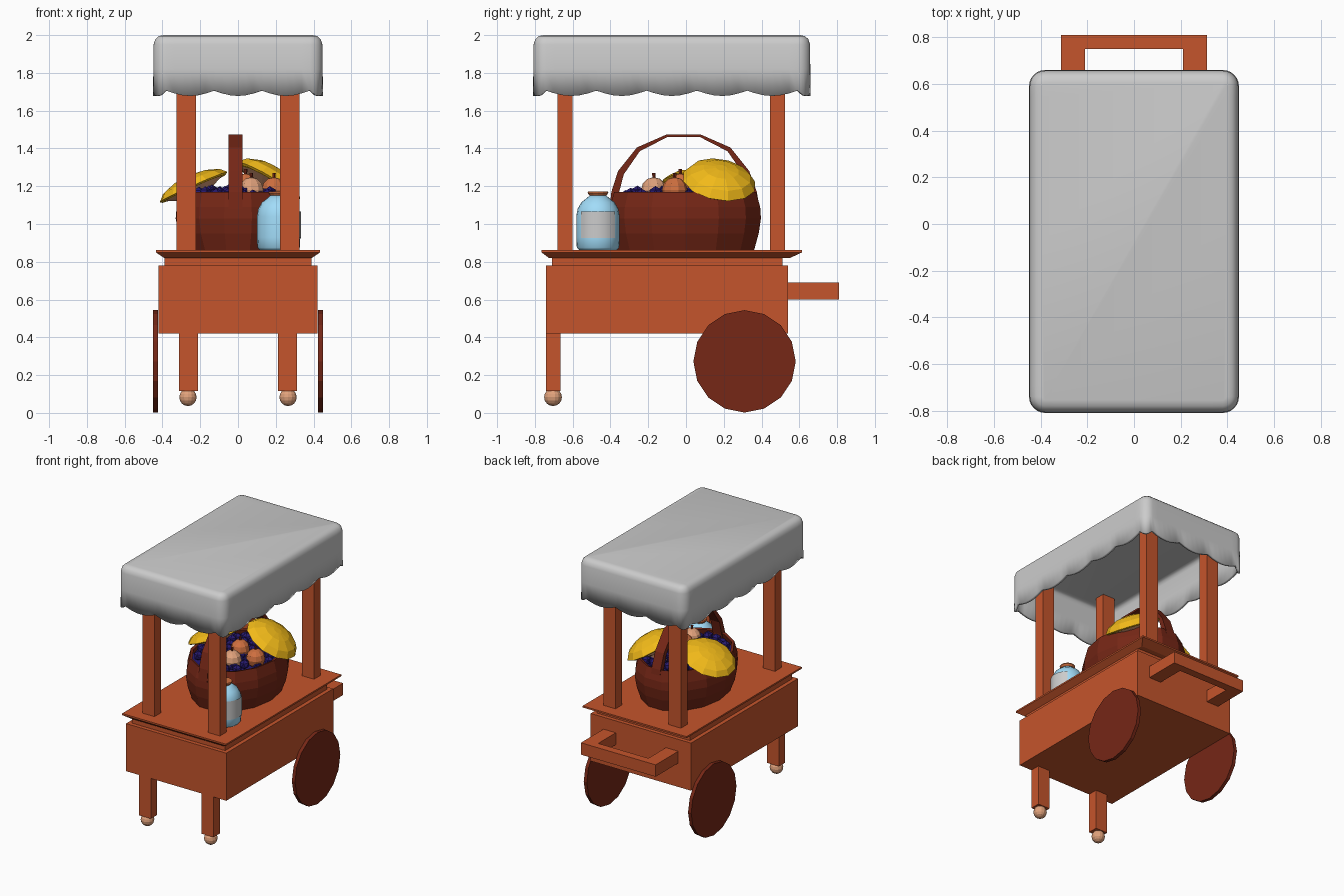
import bpy, bmesh, math, random
from mathutils import Vector, Matrix

if "Cube" in bpy.data.objects:
    bpy.data.objects.remove(bpy.data.objects["Cube"])

random.seed(4)
COLORS = {"wood": (.56, .09, .025), "dark_wood": (.18, .02, .008), "yellow": (.9, .5, .01),
          "navy": (.02, .01, .16), "glass": (.36, .72, .95), "orange": (.62, .16, .05),
          "pale": (.75, .36, .2), "label": (.8, .8, .8)}
MATS = {}
for key, rgb in COLORS.items():
    MATS[key] = bpy.data.materials.new(key)
    MATS[key].diffuse_color = (*rgb, 1)


def finish(name, bm, mat=None, smooth=False):
    bmesh.ops.recalc_face_normals(bm, faces=bm.faces)
    me = bpy.data.meshes.new(name)
    for f in bm.faces:
        f.smooth = smooth
    bm.to_mesh(me)
    bm.free()
    ob = bpy.data.objects.new(name, me)
    bpy.context.collection.objects.link(ob)
    if mat:
        me.materials.append(MATS[mat])
    return ob


def loft(name, rings, mat=None, start=True, end=True, smooth=False, closed=True, xf=None):
    bm = bmesh.new()
    vs = [[bm.verts.new(p) for p in r] for r in rings]
    n = len(vs[0])
    for a, b in zip(vs, vs[1:]):
        for i in range(n if closed else n - 1):
            j = (i + 1) % n
            bm.faces.new((a[i], b[i], b[j], a[j]))
    if start:
        bm.faces.new(vs[0])
    if end:
        bm.faces.new(vs[-1])
    if xf:
        bm.transform(xf)
    return finish(name, bm, mat, smooth)


def rect(x, y0, y1, z):
    return [(-x, y0, z), (x, y0, z), (x, y1, z), (-x, y1, z)]


def box(name, x0, x1, y0, y1, z0, z1, mat="wood"):
    return loft(name, [[(x0, y0, z), (x1, y0, z), (x1, y1, z), (x0, y1, z)] for z in (z0, z1)], mat)


def circle(r, z, n, cx=0, cy=0, ry=None):
    ry = ry or r
    return [(cx + r * math.cos(2 * math.pi * i / n), cy + ry * math.sin(2 * math.pi * i / n), z)
            for i in range(n)]


def ball(name, c, r, mat, u=12, v=8, smooth=False):
    bm = bmesh.new()
    bmesh.ops.create_uvsphere(bm, u_segments=u, v_segments=v, radius=r,
                              matrix=Matrix.Translation(c))
    return finish(name, bm, mat, smooth)


# Cart body and counter
box("cart_body", -.42, .42, -.74, .54, .42, .78)
box("counter_neck", -.39, .39, -.71, .51, .78, .825)
loft("counter_top", [rect(.39, -.725, .55, .82), rect(.435, -.765, .615, .85),
                     rect(.435, -.765, .615, .862)], "wood")

# Posts, legs, casters and wheels on both sides
for s, side in ((-1, "left"), (1, "right")):
    a, b = sorted((s * .223, s * .325))
    box(f"front_post_{side}", a, b, -.68, -.6, .86, 1.975)
    box(f"back_post_{side}", a, b, .445, .525, .86, 1.975)
    a, b = sorted((s * .212, s * .313))
    box(f"front_leg_{side}", a, b, -.74, -.665, .115, .42)
    ball(f"caster_{side}", (s * .265, -.704, .083), .047, "pale", 14, 8)
    rot = Matrix.Translation((s * .437, .31, .273)) @ Matrix.Rotation(math.pi / 2, 4, 'Y')
    loft(f"wheel_{side}", [circle(.271, z, 16) for z in (-.013, .013)], "dark_wood", xf=rot)
    a, b = sorted((s * .21, s * .313))
    box(f"push_handle_arm_{side}", a, b, .54, .75, .6, .69)
box("push_handle_bar", -.313, .313, .75, .81, .6, .69)


# Cloth canopy: rounded rectangle rings with a scalloped hem
def outline(inset, z, hem=0):
    R, pts = .07, []
    cs = [(.38, -.74), (.38, .59), (-.38, .59), (-.38, -.74)]
    for k, (cx, cy) in enumerate(cs):
        for i in range(7):
            t = i / 6
            a = math.pi / 2 * (k - 1 + t)
            pts.append((cx + (R - inset) * math.cos(a), cy + (R - inset) * math.sin(a),
                        z - hem * math.sin(math.pi * t)))
        nx, ny = cs[(k + 1) % 4]
        a = math.pi / 2 * k
        ox, oy = (R - inset) * math.cos(a), (R - inset) * math.sin(a)
        lobes, n = (5, 30) if k % 2 == 0 else (3, 18)
        for i in range(1, n):
            t = i / n
            pts.append((cx + (nx - cx) * t + ox, cy + (ny - cy) * t + oy,
                        z - hem * abs(math.sin(math.pi * lobes * t))))
    return pts


canopy = loft("cloth_canopy", [outline(.055, 2), outline(.03, 1.994), outline(.012, 1.978),
                               outline(.003, 1.95), outline(.002, 1.82), outline(0, 1.706, .028)],
              end=False, smooth=True)
shell = canopy.modifiers.new("thickness", 'SOLIDIFY')
shell.thickness, shell.offset = .02, -1

# Basket with arched handle
basket = loft("basket", [circle(rx, z, 14, 0, -.005, ry) for rx, ry, z in
                         ((.28, .375, .862), (.315, .4, .95), (.33, .412, 1.03),
                          (.325, .408, 1.09), (.305, .385, 1.17))], "dark_wood", end=False)
thick = basket.modifiers.new("thickness", 'SOLIDIFY')
thick.thickness, thick.offset = .02, -1
loft("basket_filling", [circle(.3, 1.1, 14, 0, -.005, .38), circle(.29, 1.13, 14, 0, -.005, .37)],
     "navy")
arch = [(-.405, 1.08, .04), (-.395, 1.17, .04), (-.36, 1.28, .035), (-.26, 1.405, .025),
        (-.1, 1.475, .014), (.075, 1.475, .014), (.235, 1.405, .025), (.335, 1.28, .035),
        (.375, 1.17, .04), (.39, 1.08, .04)]
rings = []
for y, z, t in arch:
    d = (Vector((0, -.01, 1.08)) - Vector((0, y, z))).normalized() * t
    rings.append([(-.05, y, z), (.025, y, z), (.025, y + d.y, z + d.z), (-.05, y + d.y, z + d.z)])
loft("basket_handle", rings, "dark_wood")

# Berries heaped in the basket
bm = bmesh.new()
for i in range(60):
    a, q = i * 2.4, math.sqrt((i + .5) / 60)
    p = (.26 * q * math.cos(a), .33 * q * math.sin(a), 1.185 - .035 * q + random.uniform(-.012, .012))
    bmesh.ops.create_icosphere(bm, subdivisions=1, radius=.036, matrix=Matrix.Translation(p))
finish("berries", bm, "navy")

# Round fruits with stems
for i, p in enumerate(((.07, -.17, 1.18), (.19, -.06, 1.18), (.04, -.03, 1.2))):
    ball(f"fruit_{i + 1}", p, .068, "pale" if i == 0 else "orange", 10, 6)
    x, y, z = p
    loft(f"fruit_stem_{i + 1}", [circle(.008, z + .06, 5, x, y), circle(.01, z + .09, 5, x, y)],
         "dark_wood")

# Tilted mushrooms with yellow caps
for side, c, nrm, h in (("right", (.16, .175, 1.225), (.5, .15, .85), .085),
                        ("left", (-.235, .06, 1.195), (-.4, .05, .9), .065)):
    xf = Matrix.Translation(c) @ Vector(nrm).to_track_quat('Z', 'Y').to_matrix().to_4x4()
    loft(f"mushroom_cap_{side}", [circle(.185, -.008, 12), circle(.198, 0, 12),
                                  circle(.165, h * .5, 12), circle(.095, h * .88, 12),
                                  circle(.03, h, 12)], "yellow", xf=xf)
    loft(f"mushroom_gills_{side}", [circle(.17, -.006, 12), circle(.06, -.05, 12),
                                    circle(.045, -.14, 12)], "pale", xf=xf)

# Glass jar with lid and side label
JX, JY = .215, -.466
jar = loft("jar", [circle(r, z, 20, JX, JY) for r, z in
                   ((.1, .862), (.112, .875), (.115, .93), (.115, 1.04), (.108, 1.08),
                    (.088, 1.115), (.062, 1.135), (.045, 1.15))], "glass", smooth=True)
loft("jar_lid", [circle(r, z, 12, JX, JY) for r, z in ((.036, 1.138), (.055, 1.165), (.052, 1.172))],
     "orange")
loft("jar_label", [[(JX + .118 * math.cos(a), JY + .118 * math.sin(a), z)
                    for a in [math.radians(-50 + 10 * i) for i in range(11)]] for z in (.925, 1.065)],
     "label", start=False, end=False, closed=False, smooth=True)

for m in bpy.data.materials:
    if m.users and not m.is_grease_pencil:
        m.use_nodes = True
        m.node_tree.nodes["Principled BSDF"].inputs["Base Color"].default_value = m.diffuse_color
